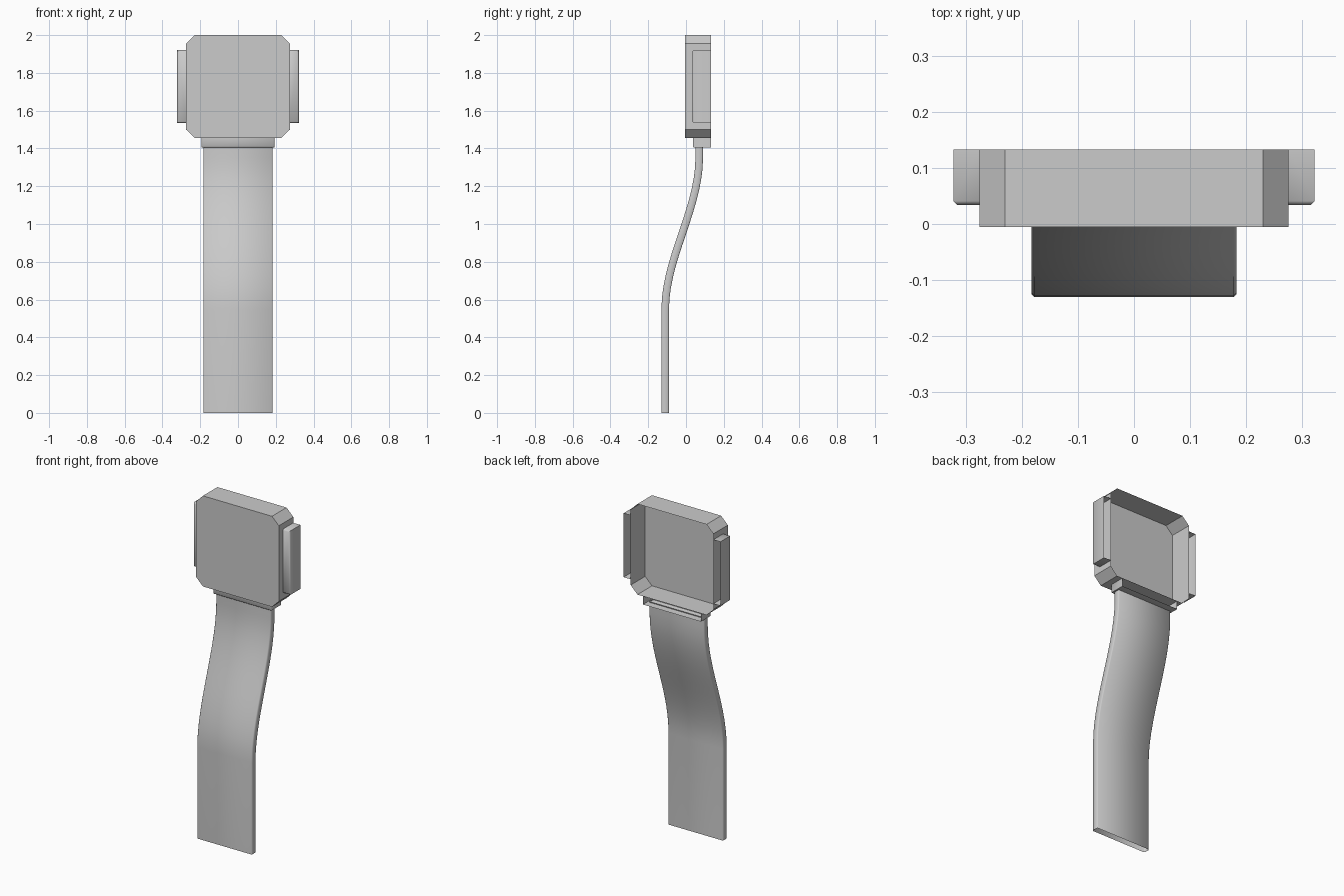
import bpy, bmesh

if "Cube" in bpy.data.objects:
    bpy.data.objects.remove(bpy.data.objects["Cube"])

BACK = 0.133


def finish(bm, name, smooth_angle=None):
    me = bpy.data.meshes.new(name)
    bmesh.ops.recalc_face_normals(bm, faces=bm.faces)
    bm.to_mesh(me)
    bm.free()
    ob = bpy.data.objects.new(name, me)
    bpy.context.collection.objects.link(ob)
    if smooth_angle:
        bpy.ops.object.select_all(action='DESELECT')
        ob.select_set(True)
        bpy.context.view_layer.objects.active = ob
        bpy.ops.object.shade_smooth_by_angle(angle=smooth_angle)
    return ob


def tray(name, outline, front, skip=(), bevel=0.0):
    """Thin shell open at the back: a front plate with walls along the outline."""
    bm = bmesh.new()
    a = [bm.verts.new((x, front, z)) for x, z in outline]
    b = [bm.verts.new((x, BACK, z)) for x, z in outline]
    plate = bm.faces.new(a)
    n = len(a)
    for i in range(n):
        if i not in skip:
            j = (i + 1) % n
            bm.faces.new((a[i], a[j], b[j], b[i]))
    # orient the shell outward, front plate facing -y
    bmesh.ops.recalc_face_normals(bm, faces=bm.faces)
    if plate.normal.y > 0:
        bmesh.ops.reverse_faces(bm, faces=bm.faces)
    if bevel:
        edges = [e for e in plate.edges if len(e.link_faces) == 2]
        bmesh.ops.bevel(bm, geom=edges, offset=bevel, segments=1,
                        affect='EDGES', profile=0.5)
    return finish(bm, name, 0.9 if bevel else None)


# Head: chamfered square shell
w, c, z0, z1 = 0.275, 0.045, 1.455, 2.0
tray("head_shell", [(-w + c, z0), (w - c, z0), (w, z0 + c), (w, z1 - c),
                    (w - c, z1), (-w + c, z1), (-w, z1 - c), (-w, z0 + c)], -0.005)

# Side tabs, open toward the head
for s, side in ((1, "right"), (-1, "left")):
    tray(side + "_tab", [(s * w, 1.535), (s * 0.322, 1.535),
                         (s * 0.322, 1.92), (s * w, 1.92)],
         0.034, skip=(3,), bevel=0.007)

# Collar under the head
tray("collar", [(-0.193, z0), (-0.193, 1.405), (0.193, 1.405), (0.193, z0)],
     0.036, skip=(3,), bevel=0.005)

# Strap: bevelled cross-section swept along an S-curve
hw, ht, b = 0.183, 0.02, 0.005
section = [(-hw + b, -ht), (hw - b, -ht), (hw, -ht + b), (hw, ht - b),
           (hw - b, ht), (-hw + b, ht), (-hw, ht - b), (-hw, -ht + b)]
N = 14
path = [(-0.11, 0.0, 0.0)]
for k in range(N + 1):
    t = k / N
    path.append((-0.11 + 0.18 * t * t * (3 - 2 * t), 0.55 + 0.8 * t,
                 0.18 * 6 * t * (1 - t) / 0.8))
path.append((0.07, 1.41, 0.0))

bm = bmesh.new()
rings = []
for y, z, slope in path:
    k = (1 + slope * slope) ** -0.5
    rings.append([bm.verts.new((x, y + d * k, z - d * slope * k)) for x, d in section])
for r, q in zip(rings, rings[1:]):
    for i in range(8):
        j = (i + 1) % 8
        bm.faces.new((r[i], r[j], q[j], q[i]))
finish(bm, "strap", 0.9)
